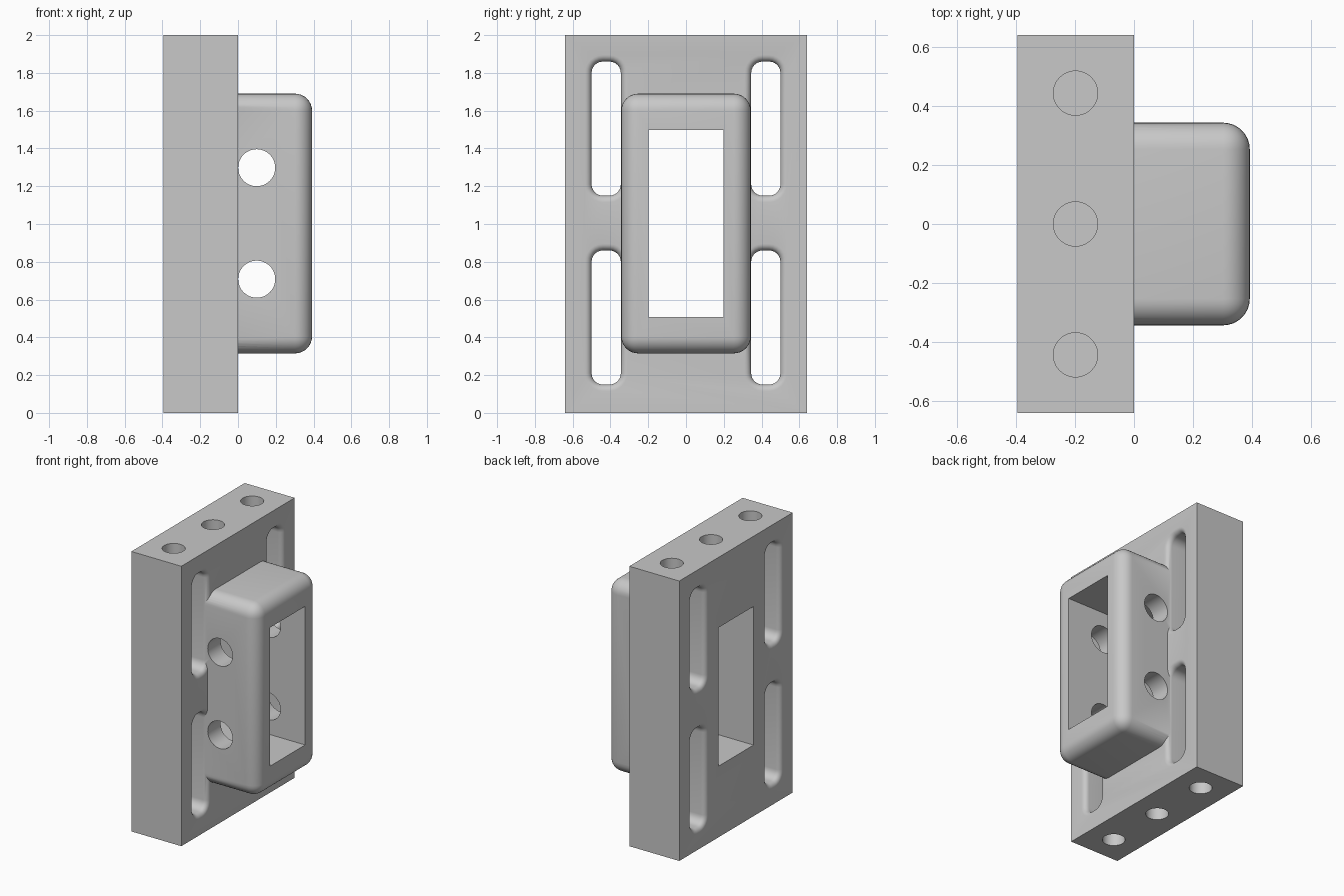
import bpy, bmesh
from math import sin, cos, pi, radians
from mathutils import Matrix, Vector

cube = bpy.data.objects.get("Cube")
if cube:
    bpy.data.objects.remove(cube, do_unlink=True)

BACK, FACE = -0.395, 0.0      # plate faces along x

grey = bpy.data.materials.new("plain grey")
grey.use_nodes = True
colour = (0.58, 0.58, 0.58, 1)
grey.diffuse_color = colour
grey.node_tree.nodes["Principled BSDF"].inputs["Base Color"].default_value = colour


def add_object(name, bm):
    bmesh.ops.recalc_face_normals(bm, faces=bm.faces)
    mesh = bpy.data.meshes.new(name)
    bm.to_mesh(mesh)
    bm.free()
    mesh.materials.append(grey)
    obj = bpy.data.objects.new(name, mesh)
    bpy.context.collection.objects.link(obj)
    return obj


def box(low, high):
    bm = bmesh.new()
    low, high = Vector(low), Vector(high)
    move = Matrix.Translation((low + high) / 2)
    bmesh.ops.create_cube(bm, size=1, matrix=move @ Matrix.Diagonal((high - low).to_4d()))
    return bm


def cylinder(centre, radius, length, turn=0):
    bm = bmesh.new()
    matrix = Matrix.Translation(centre) @ Matrix.Rotation(turn, 4, "X")
    bmesh.ops.create_cone(bm, cap_ends=True, segments=48, radius1=radius,
                          radius2=radius, depth=length, matrix=matrix)
    return bm


def slot(y, z, half_y=0.0775, half_z=0.355, corner=0.06, flare=0.035):
    """Rounded slot along x whose mouths flare out on both plate faces."""
    arc = [i * pi / 12 for i in range(7)]
    front = [(FACE - flare + flare * sin(a), flare * (1 - cos(a))) for a in arc]
    back = [(BACK + FACE - x, grow) for x, grow in reversed(front)]
    stations = [(BACK - 0.02, flare)] + back + front + [(FACE + 0.02, flare)]
    bm = bmesh.new()
    rings = []
    for x, grow in stations:
        ring = []
        for quarter, (sy, sz) in enumerate([(1, 1), (-1, 1), (-1, -1), (1, -1)]):
            for a in arc:
                angle = a + quarter * pi / 2
                r = corner + grow
                ring.append(bm.verts.new((x, y + sy * (half_y - corner) + r * cos(angle),
                                          z + sz * (half_z - corner) + r * sin(angle))))
        rings.append(ring)
    for a, b in zip(rings, rings[1:]):
        for i in range(len(a)):
            j = (i + 1) % len(a)
            bm.faces.new((a[i], a[j], b[j], b[i]))
    bm.faces.new(rings[0])
    bm.faces.new(rings[-1])
    return bm


def combine(target, name, bm, operation="DIFFERENCE"):
    tool = add_object(name, bm)
    tool.hide_render = True
    mod = target.modifiers.new(name, "BOOLEAN")
    mod.operation, mod.solver, mod.object = operation, "EXACT", tool
    bpy.context.view_layer.objects.active = target
    bpy.ops.object.modifier_apply(modifier=mod.name)
    bpy.data.objects.remove(tool, do_unlink=True)


# Mounting plate with four flared slots
bracket = add_object("slotted_bracket", box((BACK, -0.64, 0), (FACE, 0.64, 2)))
for y in (-0.4225, 0.4225):
    for z in (0.505, 1.505):
        combine(bracket, "slot_cutter", slot(y, z))

# Rounded boss, its root sunk into the plate
boss = box((-0.06, -0.343, 0.315), (0.392, 0.343, 1.69))
edges = [e for e in boss.edges if any(v.co.x > 0 for v in e.verts)]
bmesh.ops.bevel(boss, geom=edges, offset=0.09, segments=8, profile=0.5, affect="EDGES")
combine(bracket, "boss", boss, "UNION")

# Window straight through boss and plate
combine(bracket, "window_cutter", box((-1, -0.198, 0.508), (1, 0.198, 1.498)))

# Cross holes through the boss walls
for z in (0.708, 1.298):
    combine(bracket, "cross_hole_cutter", cylinder((0.099, 0, z), 0.098, 1, pi / 2))

# Blind holes in the top and bottom ends
for z in (0, 2):
    for y in (-0.443, 0, 0.443):
        combine(bracket, "end_hole_cutter", cylinder((-0.198, y, z), 0.075, 0.24))

bpy.ops.object.select_all(action="DESELECT")
bracket.select_set(True)
bpy.context.view_layer.objects.active = bracket
bpy.ops.object.shade_smooth_by_angle(angle=radians(30))
